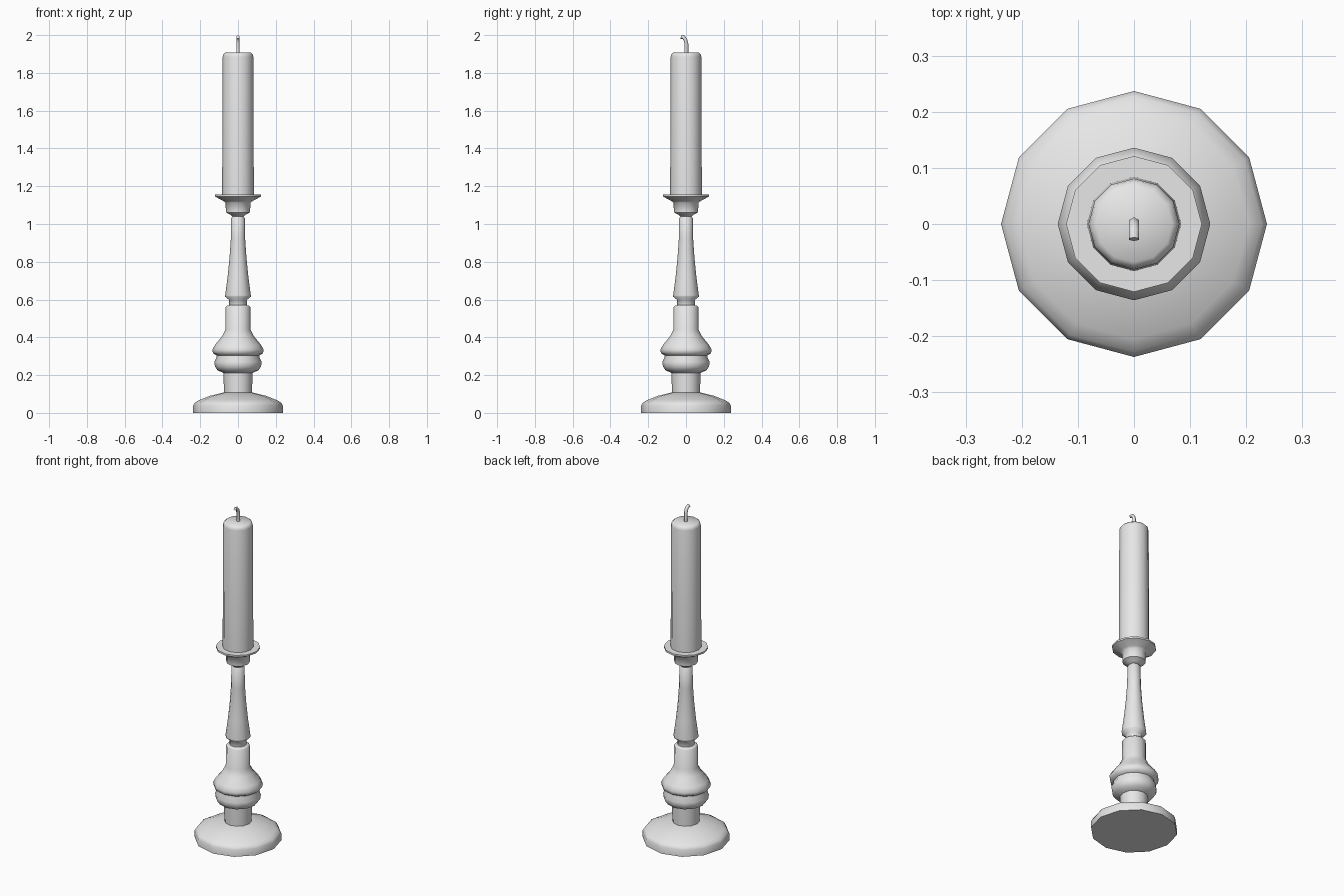
import bpy, bmesh
from math import radians, sin, cos, pi
from mathutils import Vector, Matrix

cube = bpy.data.objects.get("Cube")
if cube:
    bpy.data.objects.remove(cube, do_unlink=True)

SIDES = 12

grey = bpy.data.materials.new("plain_grey")
grey.use_nodes = True
grey.diffuse_color = (0.8, 0.8, 0.8, 1)
grey.node_tree.nodes["Principled BSDF"].inputs["Base Color"].default_value = (0.8, 0.8, 0.8, 1)


def finish(bm, name, angle):
    """Turn a bmesh into a shaded object."""
    bmesh.ops.remove_doubles(bm, verts=bm.verts[:], dist=0.0005)
    bmesh.ops.recalc_face_normals(bm, faces=bm.faces[:])
    mesh = bpy.data.meshes.new(name)
    bm.to_mesh(mesh)
    bm.free()
    mesh.materials.append(grey)
    obj = bpy.data.objects.new(name, mesh)
    bpy.context.collection.objects.link(obj)
    bpy.ops.object.select_all(action="DESELECT")
    obj.select_set(True)
    bpy.context.view_layer.objects.active = obj
    bpy.ops.object.shade_smooth_by_angle(angle=radians(angle))
    return obj


def turned(name, profile):
    """Spin a (radius, height) profile round the z axis, closed at both ends."""
    bm = bmesh.new()
    points = [(0, profile[0][1])] + profile + [(0, profile[-1][1])]
    verts = [bm.verts.new((r, 0, z)) for r, z in points]
    edges = [bm.edges.new(pair) for pair in zip(verts, verts[1:])]
    bmesh.ops.spin(bm, geom=verts + edges, cent=(0, 0, 0), axis=(0, 0, 1),
                   angle=2 * pi, steps=SIDES)
    return finish(bm, name, 52)


# Foot with a rounded shoulder
turned("foot", [(0.237, 0), (0.237, 0.04), (0.228, 0.055), (0.205, 0.068),
                (0.15, 0.09), (0.077, 0.108)])

# Lower stem, double bulge and collar
turned("lower_stem", [(0.074, 0.1), (0.077, 0.212), (0.108, 0.225), (0.122, 0.245),
                      (0.125, 0.27), (0.113, 0.295), (0.113, 0.305), (0.132, 0.315),
                      (0.136, 0.335), (0.122, 0.36), (0.085, 0.405), (0.067, 0.44),
                      (0.065, 0.56), (0.058, 0.567), (0.047, 0.57)])

# Tapered upper stem with its narrow necks
turned("upper_stem", [(0.047, 0.565), (0.047, 0.598), (0.068, 0.615), (0.068, 0.622),
                      (0.055, 0.72), (0.045, 0.82), (0.038, 0.92), (0.036, 1.032),
                      (0.028, 1.04), (0.028, 1.045)])

# Socket and drip dish
turned("drip_dish", [(0.03, 1.04), (0.042, 1.05), (0.064, 1.062), (0.066, 1.113),
                     (0.078, 1.122), (0.121, 1.145), (0.121, 1.155)])

# Candle with a softened top edge
turned("candle", [(0.084, 1.15), (0.081, 1.885), (0.078, 1.898), (0.068, 1.907)])

# Bent six-sided wick: centre y, centre z, tilt in degrees
bm = bmesh.new()
rings = []
for y, z, tilt in [(0.002, 1.9, 0), (0.002, 1.955, 5), (-0.003, 1.976, 30),
                   (-0.013, 1.988, 60), (-0.027, 1.9905, 72)]:
    turn = Matrix.Rotation(radians(tilt), 3, "X")
    rings.append([bm.verts.new(Vector((0, y, z)) + turn @ Vector(
        (0.01 * sin(k * pi / 3), 0.01 * cos(k * pi / 3), 0))) for k in range(6)])
for low, high in zip(rings, rings[1:]):
    for k in range(6):
        n = (k + 1) % 6
        bm.faces.new((low[k], low[n], high[n], high[k]))
bm.faces.new(rings[0])
bm.faces.new(rings[-1])
finish(bm, "wick", 62)
